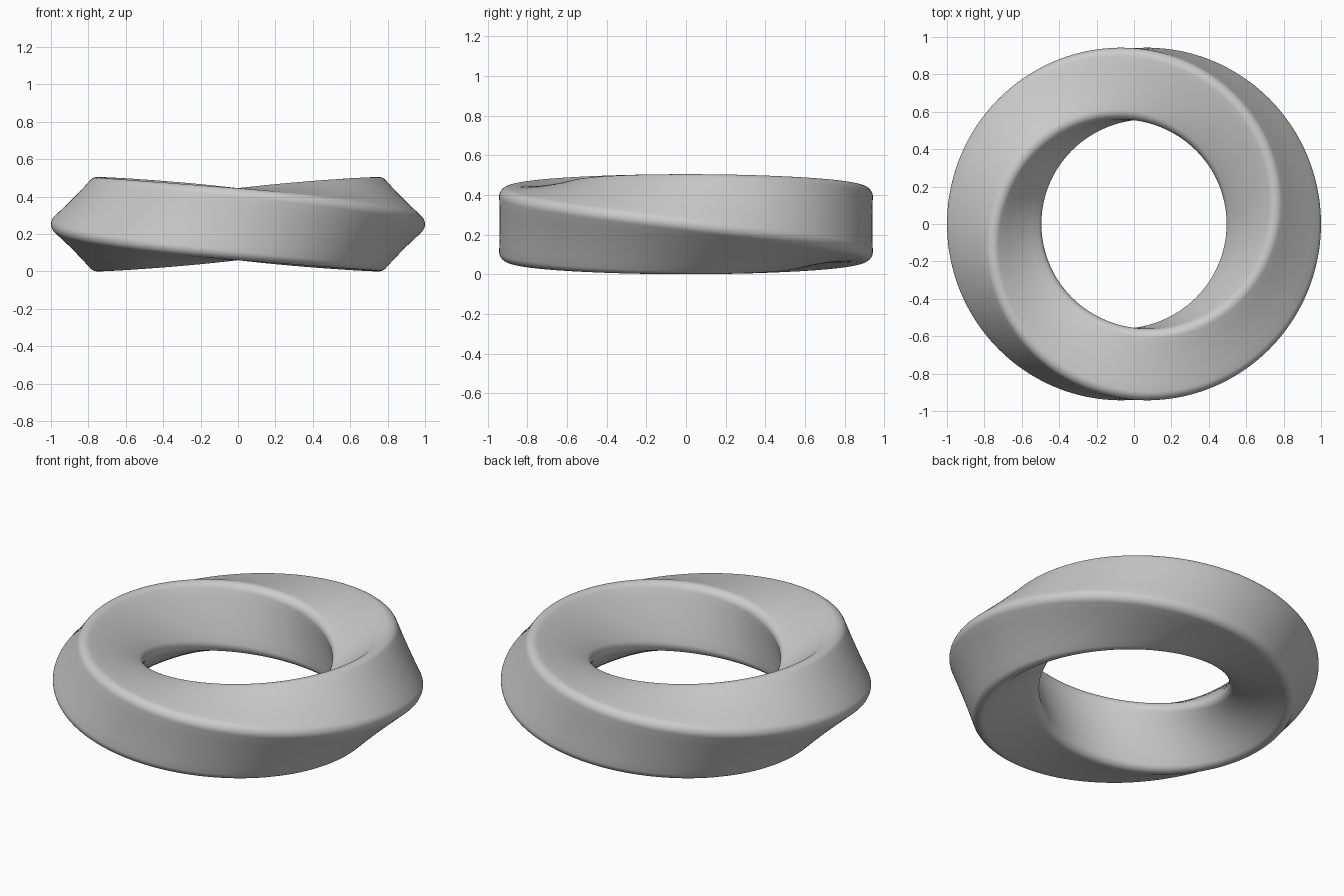
import bpy
import bmesh
from math import sin, cos, pi, tau

cube = bpy.data.objects.get("Cube")
if cube:
    bpy.data.objects.remove(cube, do_unlink=True)

RING_RADIUS = 0.7475
CENTRE_Z = 0.2525
HALF_SIDE = 0.1925
ROUNDING = 0.048
RINGS = 192
CORNER_STEPS = 8
FLAT_STEPS = 6


def rounded_square():
    """Outline of a square with rounded corners, as (radial, vertical) points."""
    inner = HALF_SIDE - ROUNDING
    points = []
    for k in range(4):
        turn = k * pi / 2
        side = []
        for i in range(CORNER_STEPS + 1):
            a = i / CORNER_STEPS * pi / 2
            side.append((inner + ROUNDING * cos(a), inner + ROUNDING * sin(a)))
        for i in range(1, FLAT_STEPS):
            side.append((inner - 2 * inner * i / FLAT_STEPS, HALF_SIDE))
        points += [(u * cos(turn) - v * sin(turn), u * sin(turn) + v * cos(turn))
                   for u, v in side]
    return points


# Square section swept round a circle, making half a turn on the way
profile = rounded_square()
count = len(profile)
bm = bmesh.new()
rings = []
for i in range(RINGS):
    theta = tau * i / RINGS
    twist = pi / 4 - theta / 2
    ring = []
    for u, v in profile:
        r = RING_RADIUS + u * cos(twist) - v * sin(twist)
        z = CENTRE_Z + u * sin(twist) + v * cos(twist)
        ring.append(bm.verts.new((r * cos(theta), r * sin(theta), z)))
    rings.append(ring)

# The last ring meets the first after half a turn
rings.append(rings[0][count // 2:] + rings[0][:count // 2])
for a, b in zip(rings, rings[1:]):
    for j in range(count):
        k = (j + 1) % count
        bm.faces.new((a[j], b[j], b[k], a[k]))
bmesh.ops.recalc_face_normals(bm, faces=bm.faces)
for face in bm.faces:
    face.smooth = True

mesh = bpy.data.meshes.new("twisted_ring")
bm.to_mesh(mesh)
bm.free()
twisted_ring = bpy.data.objects.new("twisted_ring", mesh)
bpy.context.collection.objects.link(twisted_ring)

# Plain grey finish
grey = bpy.data.materials.new("light_grey")
grey.use_nodes = True
colour = (0.6, 0.6, 0.6, 1.0)
grey.diffuse_color = colour
grey.node_tree.nodes["Principled BSDF"].inputs["Base Color"].default_value = colour
mesh.materials.append(grey)
